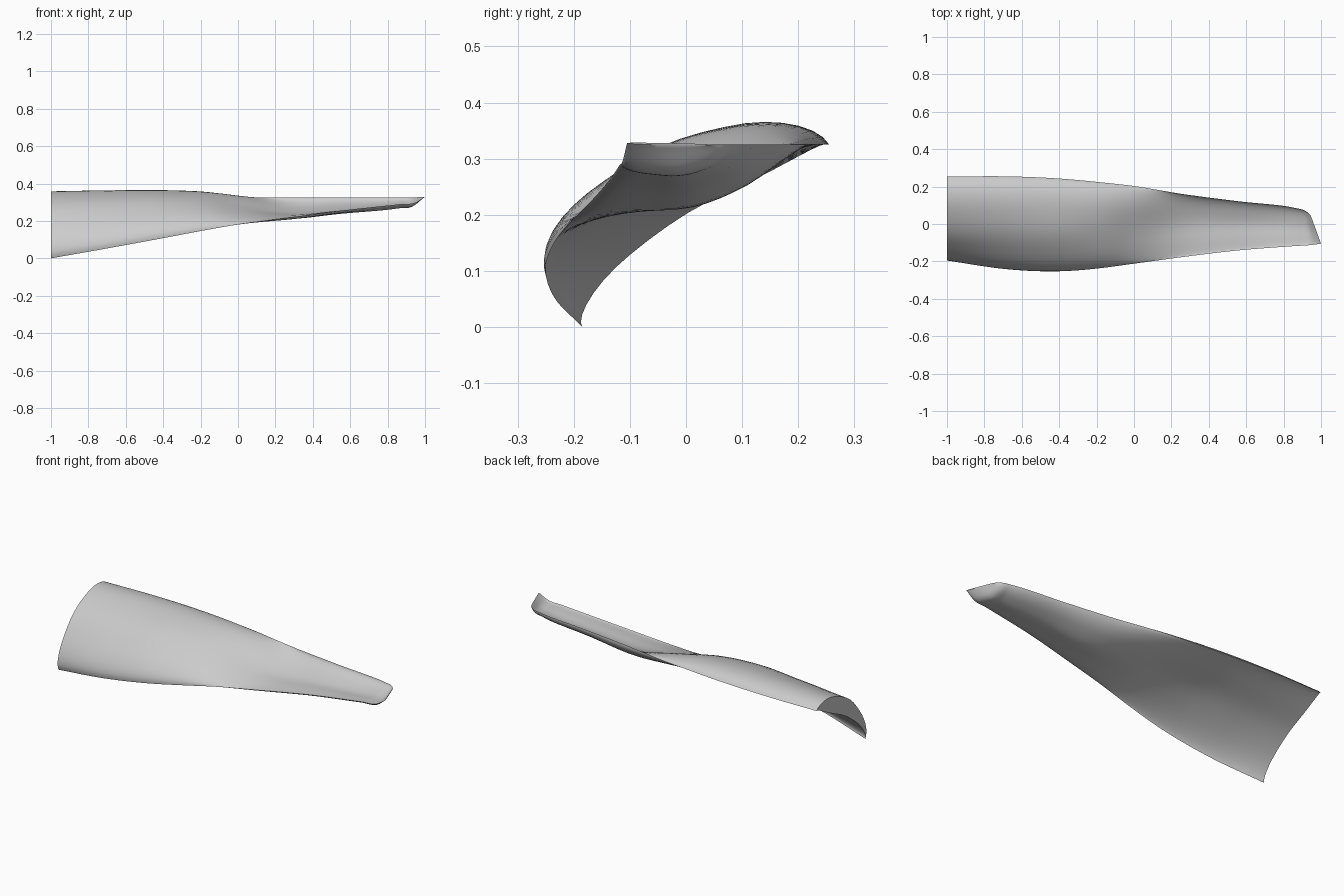
import bpy, bmesh, math
from mathutils import Vector

if "Cube" in bpy.data.objects:
    bpy.data.objects.remove(bpy.data.objects["Cube"])

# Blade stations: front edge xyz, back edge xyz,
# then upper and lower heights off the chord at 1/4, 1/2 and 3/4 of its length
STATIONS = [
    (-1.00, -.185, .000, -1.00, .253, .325, .110, .140, .120, .052, .051, .027),
    (-0.70, -.235, .053, -0.70, .255, .325, .102, .128, .110, .045, .047, .026),
    (-0.40, -.250, .108, -0.40, .243, .325, .092, .113, .096, .035, .040, .020),
    (-0.15, -.232, .155, -0.15, .220, .325, .060, .072, .068, .012, .010, .000),
    (0.00, -.212, .181, 0.00, .203, .325, .025, .030, .035, -.012, -.022, -.025),
    (0.25, -.178, .215, 0.25, .161, .325, -.015, -.030, -.027, -.037, -.060, -.056),
    (0.55, -.142, .255, 0.55, .122, .325, -.018, -.034, -.030, -.033, -.052, -.047),
    (0.86, -.118, .289, 0.86, .086, .325, -.016, -.027, -.025, -.027, -.040, -.036),
    (0.95, -.112, .299, 0.92, .068, .325, -.013, -.020, -.018, -.023, -.031, -.027),
    (1.00, -.105, .328, 0.945, .045, .325, .001, .001, .001, -.002, -.002, -.002),
]
KNOTS = [0, 1 / 3, 1 / 2, 2 / 3, 1]      # chord parameter, evenly spaced by angle
N_CHORD = 20                             # steps across each side
N_SPAN = 8                               # rings between stations


def hermite(xs, ys, x):
    """Smooth curve through the points (xs, ys)."""
    n = len(xs)
    slopes = [(ys[i + 1] - ys[i]) / (xs[i + 1] - xs[i]) for i in range(n - 1)]

    def tangent(i):
        if i == 0:
            return slopes[0]
        if i == n - 1:
            return slopes[-1]
        a, b = xs[i] - xs[i - 1], xs[i + 1] - xs[i]
        return (slopes[i - 1] * b + slopes[i] * a) / (a + b)

    i = max(k for k in range(n - 1) if xs[k] <= x or k == 0)
    h = xs[i + 1] - xs[i]
    t = (x - xs[i]) / h
    return ((2 * t**3 - 3 * t**2 + 1) * ys[i] + (t**3 - 2 * t**2 + t) * h * tangent(i)
            + (3 * t**2 - 2 * t**3) * ys[i + 1] + (t**3 - t**2) * h * tangent(i + 1))


def section(row):
    """Closed ring: upper side front to back, then lower side back to front."""
    front, back = Vector(row[0:3]), Vector(row[3:6])
    chord = back - front
    normal = Vector((0, -chord.z, chord.y)).normalized()

    def point(t, heights):
        frac = (1 - math.cos(math.pi * t)) / 2
        return front + chord * frac + normal * hermite(KNOTS, [0, *heights, 0], t)

    upper = [point(k / N_CHORD, row[6:9]) for k in range(N_CHORD + 1)]
    lower = [point(k / N_CHORD, row[9:12]) for k in range(N_CHORD - 1, 0, -1)]
    return upper + lower


# Blend the stations along the span
span = [r[0] for r in STATIONS]
columns = list(zip(*STATIONS))
rows = []
for a, b in zip(span, span[1:]):
    for k in range(N_SPAN):
        x = a + (b - a) * k / N_SPAN
        rows.append([hermite(span, c, x) for c in columns])
rows.append(STATIONS[-1])

# Loft the blade and cap the root and tip
bm = bmesh.new()
rings = [[bm.verts.new(p) for p in section(r)] for r in rows]
count = len(rings[0])
for r0, r1 in zip(rings, rings[1:]):
    for i in range(count):
        j = (i + 1) % count
        bm.faces.new((r0[i], r0[j], r1[j], r1[i]))
for ring in (rings[0], rings[-1]):
    for k in range(N_CHORD):             # strip between upper and lower sides
        quad = [ring[k], ring[k + 1], ring[(count - k - 1) % count], ring[(count - k) % count]]
        bm.faces.new(list(dict.fromkeys(quad)))
bmesh.ops.recalc_face_normals(bm, faces=bm.faces)
mesh = bpy.data.meshes.new("blade")
bm.to_mesh(mesh)
bm.free()

blade = bpy.data.objects.new("blade", mesh)
bpy.context.collection.objects.link(blade)
grey = bpy.data.materials.new("light grey")
grey.diffuse_color = (0.6, 0.6, 0.6, 1)
grey.use_nodes = True
grey.node_tree.nodes["Principled BSDF"].inputs["Base Color"].default_value = grey.diffuse_color
mesh.materials.append(grey)

bpy.context.view_layer.objects.active = blade
blade.select_set(True)
bpy.ops.object.shade_smooth_by_angle(angle=math.radians(40))
